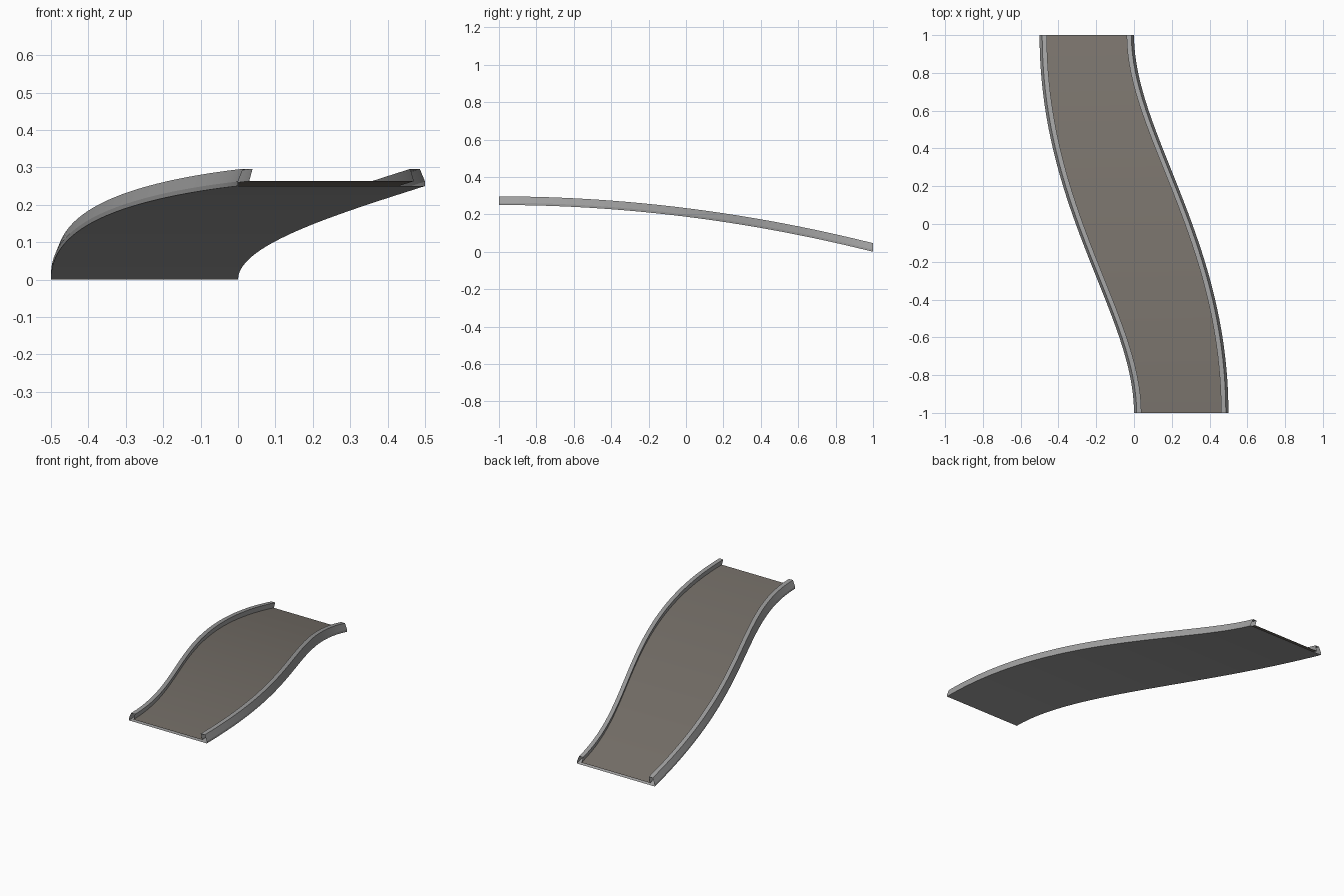
import bpy, bmesh

if "Cube" in bpy.data.objects:
    bpy.data.objects.remove(bpy.data.objects["Cube"])

STEPS = 40


def material(name, rgb):
    m = bpy.data.materials.new(name)
    m.diffuse_color = (*rgb, 1)
    m.use_nodes = True
    m.node_tree.nodes["Principled BSDF"].inputs["Base Color"].default_value = m.diffuse_color
    return m


grey = material("rail grey", (0.36, 0.36, 0.36))
brown = material("road brown", (0.19, 0.17, 0.148))


def left_edge(y):
    """x of the left border: an S-curve, tight at the front and gentle at the back."""
    a, b = 0.52, 0.93
    lo, hi = 0.0, 1.0
    for _ in range(40):
        t = (lo + hi) / 2
        s = 1 - t
        yy = -s**3 + 3*s*s*t*(a - 1) + 3*s*t*t*(1 - b) + t**3
        if yy < y:
            lo = t
        else:
            hi = t
    return -0.5 * (3*(1 - t)*t*t + t**3)


def height(y):
    return 0.25 * (1 - ((y + 1) / 2) ** 2)


def sweep(name, profile, mat, closed=False):
    """Sweep (side, inset, height) points; side -1 follows the left border, +1 the right."""
    bm = bmesh.new()
    rows = []
    for i in range(STEPS + 1):
        y = -1 + 2 * i / STEPS
        row = []
        for side, inset, h in profile:
            edge = left_edge(y) if side < 0 else -left_edge(-y)
            row.append(bm.verts.new((edge - side * inset, y, height(y) + h)))
        rows.append(row)
    n = len(profile)
    for r0, r1 in zip(rows, rows[1:]):
        for j in range(n if closed else n - 1):
            k = (j + 1) % n
            bm.faces.new((r0[j], r0[k], r1[k], r1[j]))
    me = bpy.data.meshes.new(name)
    bm.to_mesh(me)
    bm.free()
    me.materials.append(mat)
    ob = bpy.data.objects.new(name, me)
    bpy.context.collection.objects.link(ob)
    bpy.ops.object.select_all(action='DESELECT')
    ob.select_set(True)
    bpy.context.view_layer.objects.active = ob
    bpy.ops.object.shade_smooth_by_angle(angle=0.35)
    return ob


# Rails and underside as one open-ended shell
rail = [(0.030, 0.013), (0.039, 0.046), (0.014, 0.046), (0.0, 0.012), (0.0, 0.0)]
right = [(1, d, h) for d, h in rail]
left = [(-1, d, h) for d, h in reversed(rail)]
sweep("rails_and_underside", right[::1] + left, grey).data.flip_normals()

# Road surface between the rails
sweep("road_surface", [(-1, 0.030, 0.013), (1, 0.030, 0.013)], brown)
